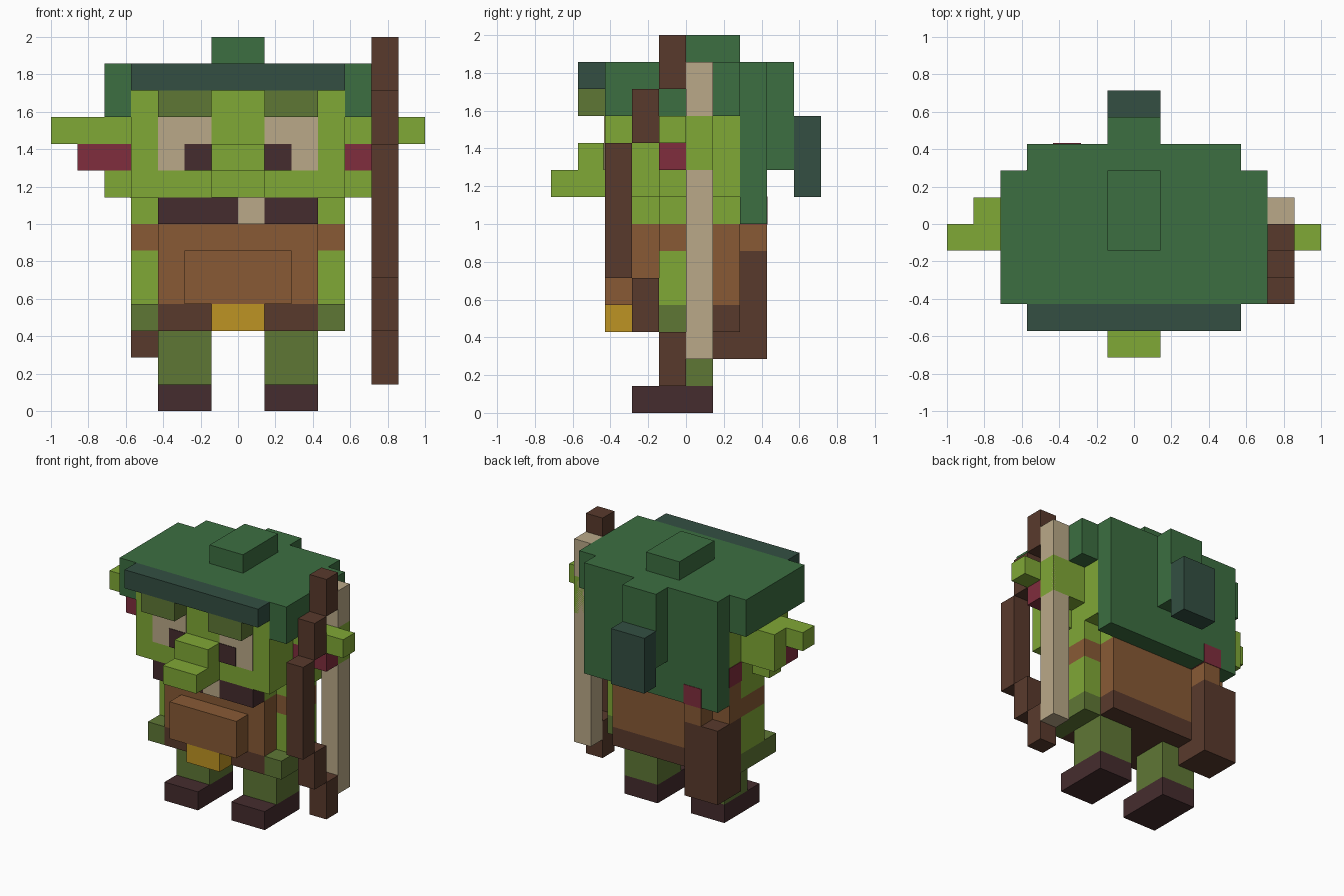
import bpy
import bmesh

if "Cube" in bpy.data.objects:
    bpy.data.objects.remove(bpy.data.objects["Cube"])

U = 1 / 7  # one block of the model's grid


def material(name, hex_code):
    srgb = [int(hex_code[i:i + 2], 16) / 255 for i in (0, 2, 4)]
    linear = [c / 12.92 if c <= 0.04045 else ((c + 0.055) / 1.055) ** 2.4 for c in srgb]
    mat = bpy.data.materials.new(name)
    mat.diffuse_color = (*linear, 1)
    mat.use_nodes = True
    mat.node_tree.nodes["Principled BSDF"].inputs["Base Color"].default_value = mat.diffuse_color
    return mat


LIME = material("lime skin", "80A836")
OLIVE = material("olive", "5F7735")
GREEN = material("hood green", "3C6E41")
TEAL = material("dark green", "334F42")
TAN = material("leather brown", "885A35")
WOOD = material("dark wood", "593A2C")
DARK = material("dark maroon", "452C2E")
BONE = material("bone", "BAA988")
RED = material("crimson", "802D3D")
GOLD = material("gold", "BE9423")


def part(name, mat, *boxes, mirror=False, grow=0):
    """One object from boxes (x0, x1, y0, y1, z0, z1) in grid blocks."""
    bm = bmesh.new()
    for x0, x1, y0, y1, z0, z1 in boxes:
        spans = [(x0, x1)] + ([(-x1, -x0)] if mirror else [])
        for a, b in spans:
            verts = bmesh.ops.create_cube(bm, size=1)["verts"]
            for v in verts:
                for i, (lo, hi) in enumerate(((a, b), (y0, y1), (z0, z1))):
                    v.co[i] = (lo - grow if v.co[i] < 0 else hi + grow) * U
    mesh = bpy.data.meshes.new(name)
    bm.to_mesh(mesh)
    bm.free()
    mesh.materials.append(mat)
    bpy.context.collection.objects.link(bpy.data.objects.new(name, mesh))


# Legs and boots
part("boots", DARK, (1, 3, -2, 1, 0, 1), mirror=True)
part("legs", OLIVE, (1, 3, -1, 1, 1, 3), mirror=True)

# Torso, belt and pouch
part("belt", WOOD, (-3, 3, -2, 2, 3, 4))
part("buckle", GOLD, (-1, 1, -3, -2, 3, 4))
part("tunic", TAN, (-3, 3, -2, 2, 4, 7))
part("chest_pouch", TAN, (-2, 2, -3, -2, 4, 6))

# Arms
part("sleeves", TAN, (3, 4, -1, 1, 6, 7), mirror=True)
part("arms", LIME, (3, 4, -1, 1, 4, 6), mirror=True)
part("hands", OLIVE, (3, 4, -2, 1, 3, 4), mirror=True)

# Head and face
part("neck", LIME, (-3, 3, -2, 2, 7, 8), (-4, 4, -1, 1, 7, 8))
part("head", LIME, (-4, 4, -3, 2, 8, 12))
part("mouth", DARK, (-3, 0, -3, -2, 7, 8), (1, 3, -3, -2, 7, 8))
part("tooth", BONE, (0, 1, -3, -2, 7, 8))
part("nose", LIME, (-1, 1, -5, -3, 8, 9), (-1, 1, -4, -3, 9, 10))
part("eye_whites", BONE, (1, 3, -3.03, -3, 9, 11), mirror=True)
part("pupils", DARK, (1, 2, -3.06, -3.03, 9, 10), mirror=True)
part("eyebrows", OLIVE, (1, 3, -4, -3, 11, 12), mirror=True)

# Ears: long tip, lobe, backing plate and coloured inside
part("ears", LIME, (4, 7, -1, 0, 10, 11), (4, 5, -1, 0, 8, 9),
     (4, 6, 0, 1, 9, 11), mirror=True)
part("inner_ears", RED, (4, 6, -1, 0, 9, 10), mirror=True)

# Hood
part("hood_top", GREEN, (-5, 5, -3, 2, 12, 13))
part("hood_sides", GREEN, (4, 5, -3, 2, 11, 12), mirror=True)
part("hood_back", GREEN, (-4, 4, 2, 3, 7, 13))
part("hood_knob", GREEN, (-1, 1, -1, 2, 13, 14))
part("hood_brim", TEAL, (-4, 4, -4, -3, 12, 13))
part("hood_tail", GREEN, (-1, 1, 3, 4, 9, 13))
part("hood_tail_tip", TEAL, (-1, 1, 4, 5, 8, 11))

# Quiver with two arrows
part("quiver", WOOD, (-4, -2, 1, 3, 2, 6))
part("arrow_shafts", TAN, (-3, -2, 2, 3, 6, 7), (-4, -3, 1, 2, 6, 8))
part("arrow_feathers", RED, (-3, -2, 2, 3, 7, 8), (-4, -3, 1, 2, 8, 9), grow=0.025)

# Bow: stepped limbs and straight string
part("bow_grip", WOOD, (5, 6, -3, -2, 5, 10))
part("bow_limbs", WOOD, (5, 6, -2, -1, 3, 5), (5, 6, -2, -1, 10, 12))
part("bow_tips", WOOD, (5, 6, -1, 0, 1, 3), (5, 6, -1, 0, 12, 14))
part("bow_string", BONE, (5, 6, 0, 1, 2, 13))
